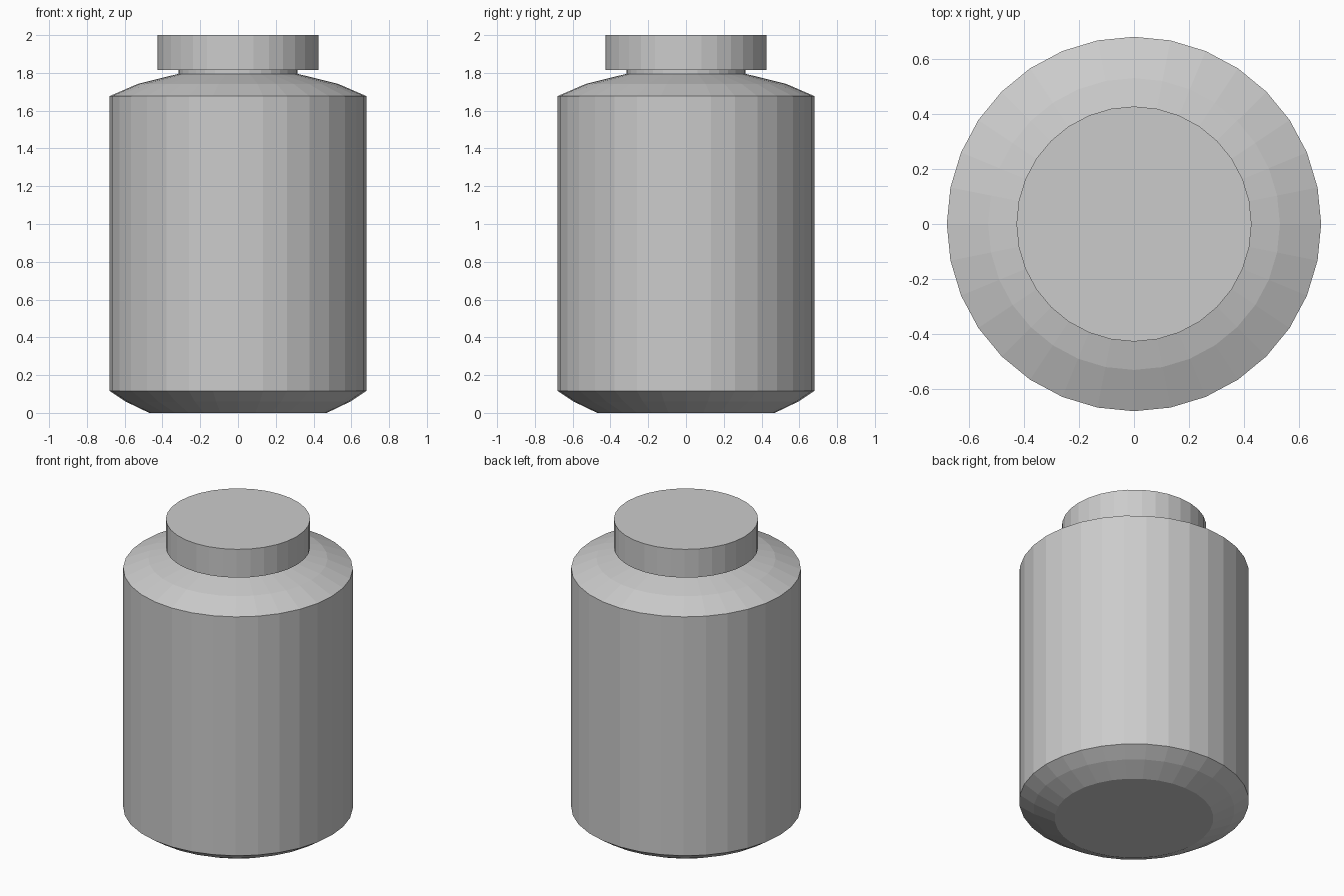
import bpy
import bmesh
from math import cos, sin, tau

SIDES = 32

cube = bpy.data.objects.get("Cube")
if cube:
    bpy.data.objects.remove(cube, do_unlink=True)


def lathe(name, profile):
    """Turn (radius, height) points, bottom to top, into a closed faceted solid."""
    bm = bmesh.new()
    rings = [
        [bm.verts.new((r * cos(tau * i / SIDES), r * sin(tau * i / SIDES), z))
         for i in range(SIDES)]
        for r, z in profile
    ]
    for low, high in zip(rings, rings[1:]):
        for i in range(SIDES):
            j = (i + 1) % SIDES
            bm.faces.new((low[i], low[j], high[j], high[i]))
    bm.faces.new(list(reversed(rings[0])))
    bm.faces.new(rings[-1])
    mesh = bpy.data.meshes.new(name)
    bm.to_mesh(mesh)
    bm.free()
    obj = bpy.data.objects.new(name, mesh)
    bpy.context.collection.objects.link(obj)
    return obj


# Jar body: bevelled base, straight wall, sloping shoulder and short neck
lathe("jar_body", [
    (0.47, 0.0), (0.595, 0.06), (0.68, 0.117),
    (0.68, 1.677), (0.53, 1.742), (0.315, 1.795), (0.315, 1.815),
])

# Flat lid overhanging the neck
lathe("lid", [(0.427, 1.815), (0.427, 2.0)])
